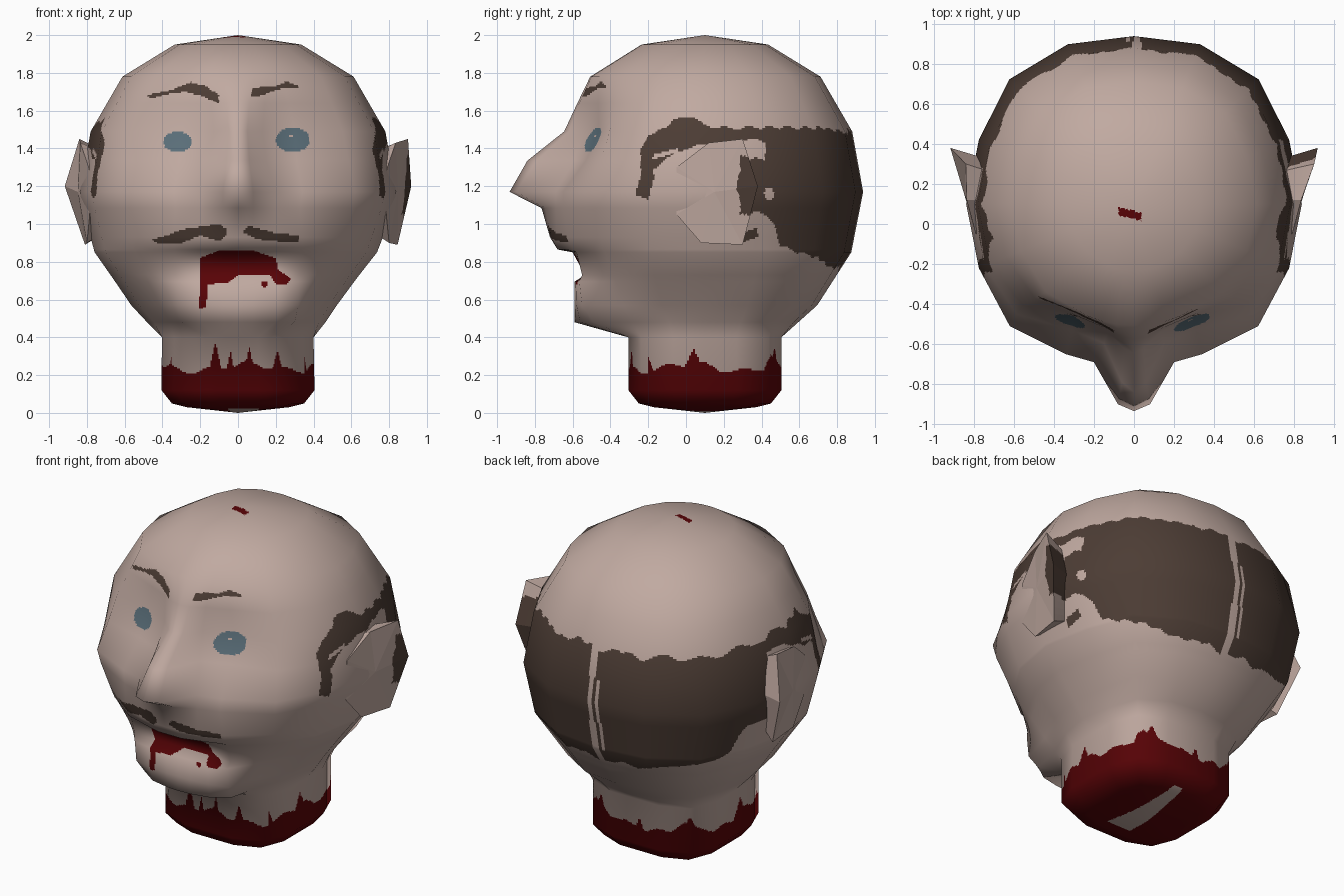
import bpy, bmesh, math
from mathutils import Vector

if "Cube" in bpy.data.objects:
    bpy.data.objects.remove(bpy.data.objects["Cube"])

def material(name, rgb):
    m = bpy.data.materials.new(name)
    m.diffuse_color = (*rgb, 1)
    m.use_nodes = True
    m.node_tree.nodes["Principled BSDF"].inputs["Base Color"].default_value = m.diffuse_color
    return m

MATS = [material("skin", (0.53, 0.40, 0.355)), material("brown hair", (0.073, 0.046, 0.035)),
        material("dark red", (0.10, 0.001, 0.002)), material("eye blue", (0.105, 0.16, 0.195))]
SKIN, HAIR, RED, BLUE = range(4)
CY = 0.1  # skull and neck axis

# Outlines of painted areas: side ones are (y, z), front ones are (x, z)
SIDE_HAIR = [(-.27, 1.15), (-.2, 1.14), (-.17, 1.25), (-.17, 1.31), (-.05, 1.36), (.05, 1.42), (.3, 1.44),
             (.42, 1.43), (.42, 1.33), (.3, 1.33), (.3, 1.05), (.43, 1.04), (.47, .97), (.5, .87), (.56, .85),
             (.7, .81), (.82, .76), (1, .78), (1, 1.48), (.7, 1.5), (.4, 1.5), (.1, 1.53), (-.07, 1.57),
             (-.1, 1.52), (-.2, 1.48), (-.24, 1.4), (-.24, 1.25)]
GAP = [(-.18, 1.34), (-.17, 1.37), (-.04, 1.4), (-.04, 1.38)]
NAPE = [(.28, .9), (.28, .95), (.38, .98), (.38, .93)]
BROWS = [[(-.49, 1.68), (-.35, 1.71), (-.25, 1.75), (-.17, 1.73), (-.1, 1.68), (-.1, 1.64), (-.2, 1.68),
          (-.28, 1.7), (-.36, 1.69), (-.46, 1.665)],
         [(.07, 1.67), (.08, 1.72), (.2, 1.73), (.26, 1.755), (.32, 1.73), (.32, 1.715), (.24, 1.72), (.12, 1.68)]]
MOUSTACHE = [[(-.46, .92), (-.4, .93), (-.3, .97), (-.1, 1.0), (-.06, .97), (-.06, .94), (-.1, .91), (-.2, .94),
              (-.3, .9), (-.42, .895)],
             [(.02, .96), (.06, .99), (.2, .95), (.32, .94), (.32, .905), (.2, .91), (.1, .92)]]
MOUTH = [(-.2, .82), (-.1, .86), (.08, .86), (.2, .82), (.21, .76), (.28, .71), (.26, .68), (.2, .68), (.17, .73),
         (0, .73), (-.05, .69), (-.16, .68), (-.17, .56), (-.21, .55), (-.2, .66)]
# Drips on the neck: position along x at the front or y on the sides, top, half width
FRONT_DRIPS = [(-.12, .38, .035), (-.04, .33, .02), (.06, .36, .025), (.21, .33, .03)]
SIDE_DRIPS = [(.04, .34, .06), (-.2, .3, .03), (.45, .31, .04)]

def inside(u, v, poly):
    hit = False
    for (a, b), (c, d) in zip(poly, poly[1:] + poly[:1]):
        if (b > v) != (d > v) and u < a + (v - b) * (c - a) / (d - b):
            hit = not hit
    return hit

def oval(u, v, cu, cv, ru, rv):
    return ((u - cu) / ru) ** 2 + ((v - cv) / rv) ** 2 < 1

def paint_head(p):
    x, y, z = p
    if z < .4:  # stained neck with ragged drips
        if z < .045 and -.1 < y < .46 and abs(x - .03) < .085 - .1 * (y + .1):
            return SKIN
        a = math.atan2(x, CY - y)
        edge = .24 + .02 * math.sin(5 * a + 1) + .015 * math.sin(13 * a)
        if y > .35:
            edge += .07 * max(0, math.sin(9 * a + 4)) ** 8
        u, drips = (x, FRONT_DRIPS) if y < -.2 else (y, SIDE_DRIPS)
        if y < .49:
            edge = max([edge] + [t - (t - .22) * abs(u - c) / w for c, t, w in drips])
        return RED if z < edge else SKIN
    if z > 1.9:  # spot on the crown
        return RED if abs(x + .02) < .058 and abs(y - .05 + .25 * (x + .02)) < .02 else SKIN
    if y < -.3:
        if oval(x, z, .28, 1.465, .012, .008):
            return SKIN
        if oval(x, z, -.32, 1.435, .075, .055) or oval(x, z, .29, 1.445, .09, .065):
            return BLUE
        if any(inside(x, z, s) for s in BROWS + MOUSTACHE):
            return HAIR
        if inside(x, z, MOUTH) or oval(x, z, .14, .68, .016, .016):
            return RED
        return SKIN
    if y > .6 and (abs(x - .015) < .02 or (abs(x + .035) < .01 and .85 < z < 1.3)):
        return SKIN  # parting at the back
    if x < 0 and .28 < y < .5 and 1.03 < z < 1.45:
        return HAIR
    if oval(y, z, .44, 1.16, .025, .035) or inside(y, z, GAP):
        return SKIN
    w = .012 * math.sin(23 * x + 17 * y) + .008 * math.sin(51 * x - 40 * y)
    return HAIR if inside(y, z + w, SIDE_HAIR) or (x > 0 and inside(y, z, NAPE)) else SKIN

def paint_ear(p):
    return HAIR if p.x > 0 and p.y > .28 + .01 * math.sin(30 * p.z) and 1.05 < p.z < 1.36 else SKIN

def finish(name, bm, paint, limit, smooth):
    """Cut the faces finely, keep the coarse shading, then paint by position."""
    bmesh.ops.recalc_face_normals(bm, faces=bm.faces)
    bm.normal_update()
    lay = bm.verts.layers.float_vector.new("coarse_normal")
    for v in bm.verts:
        v[lay] = v.normal
    for i in range(6):
        long = [e for e in bm.edges if e.calc_length() > limit]
        if long:
            bmesh.ops.subdivide_edges(bm, edges=long, cuts=1, use_grid_fill=True)
    tone = {v: paint(v.co) for v in bm.verts}  # refine along colour borders
    border = {e for f in bm.faces if len({tone[v] for v in f.verts}) > 1 for e in f.edges}
    if border:
        bmesh.ops.subdivide_edges(bm, edges=list(border), cuts=1, use_grid_fill=True)
    for f in bm.faces:
        f.smooth = smooth
        f.material_index = paint(f.calc_center_median())
    normals = [Vector(v[lay]).normalized() for v in bm.verts]
    me = bpy.data.meshes.new(name)
    bm.to_mesh(me)
    bm.free()
    for m in MATS:
        me.materials.append(m)
    if smooth:
        me.normals_split_custom_set_from_vertices(normals)
    ob = bpy.data.objects.new(name, me)
    bpy.context.collection.objects.link(ob)

# Skull and neck: radius by height, turned around the axis
PROFILE = [(2.0, 0), (1.95, .335), (1.78, .612), (1.49, .78), (1.17, .838), (.85, .775), (.57, .595), (.4, .405),
           (.12, .405), (.05, .35), (.03, .27), (0, 0)]
def radius(z):
    for (z0, r0), (z1, r1) in zip(PROFILE, PROFILE[1:]):
        if z1 <= z <= z0:
            return r0 + (r1 - r0) * (z0 - z) / (z0 - z1)

# Face rows: z, midline y, then x, y of nose edge, nose base, cheek, temple
FACE = [(1.78, -.507, .09, -.5, .16, -.485, .23, -.46, .44, -.34),
        (1.64, -.575, .06, -.565, .14, -.52, .27, -.465, .495, -.37),
        (1.49, -.645, .05, -.62, .13, -.54, .3, -.46, .555, -.405),
        (1.335, -.84, .06, -.79, .15, -.595, .31, -.53, .585, -.45),
        (1.17, -.934, .08, -.9, .2, -.69, .34, -.65, .62, -.51),
        (1.085, -.765, .08, -.745, .2, -.69, .33, -.65, .605, -.495),
        (.93, -.72, .08, -.715, .2, -.685, .34, -.625, .58, -.45),
        (.865, -.68, .08, -.68, .2, -.645, .335, -.6, .56, -.44),
        (.85, -.6, .08, -.6, .2, -.59, .335, -.58, .555, -.43),
        (.73, -.535, .08, -.535, .2, -.535, .33, -.55, .51, -.39),
        (.695, -.59, .08, -.59, .2, -.585, .32, -.565, .495, -.37),
        (.57, -.59, .08, -.59, .2, -.58, .32, -.55, .435, -.33),
        (.48, -.59, .08, -.585, .2, -.56, .3, -.49, .37, -.28)]
ANGLES = [0, 8, 15, 22.5, 45, 67.5, 90, 112.5, 135, 157.5, 180]

def ring_point(r, a, z):
    if z <= .4:  # the neck is a rounded square
        off = math.radians(min(a % 90, 90 - a % 90))
        r *= min(1 / math.cos(off), 1.18)
    else:  # the back of the skull is slightly boxy
        r *= {135: 1.05, 157.5: 1.03}.get(a, 1)
    a = math.radians(a)
    return r * math.sin(a), CY - r * math.cos(a)

bm = bmesh.new()
rows = {f[0]: f for f in FACE}
rings = []
for z in sorted(set(rows) | {p[0] for p in PROFILE[1:-1]}, reverse=True):
    half = [ring_point(radius(z), a, z) for a in ANGLES]
    if z in rows:
        f = rows[z]
        half[:5] = [(0, f[1])] + list(zip(f[2::2], f[3::2]))
    loop = half + [(-x, y) for x, y in half[-2:0:-1]]
    # The jaw sides are drawn in, a little more on the right
    s = max(0, min(1, (1.05 - z) / .48, (z - .38) / .19))
    loop = [(x * (1 - s * (.12 if x > 0 else .05)) if abs(x) > .35 and y < .45 else x, y) for x, y in loop]
    rings.append([bm.verts.new((x, y, z)) for x, y in loop])
top, bottom = bm.verts.new((0, CY, 2)), bm.verts.new((0, CY, 0))
n = len(rings[0])
for i in range(n):
    j = (i + 1) % n
    for a, b in zip(rings, rings[1:]):
        bm.faces.new((a[i], a[j], b[j], b[i]))
    bm.faces.new((top, rings[0][i], rings[0][j]))
    bm.faces.new((bottom, rings[-1][j], rings[-1][i]))
finish("head", bm, paint_head, .022, True)

# Ears: a flared rim with a nearly flat face, tapering into the skull
RIM = [(.79, -.05, 1.3), (.835, .12, 1.43), (.9, .3, 1.45), (.917, .38, 1.2), (.845, .3, .89), (.8, .08, .9),
       (.785, -.05, 1.05)]
for side, name in ((1, "right_ear"), (-1, "left_ear")):
    bm = bmesh.new()
    rim = [Vector(p) for p in RIM]
    if side < 0:
        rim[2].x, rim[4].x = .84, .81
    outer = [bm.verts.new((side * p.x, p.y, p.z)) for p in rim]
    inner = [bm.verts.new((side * .7, .12 + .75 * (p.y - .12), 1.17 + .75 * (p.z - 1.17))) for p in rim]
    centre = bm.verts.new((side * .848, .15, 1.17))
    for i in range(7):
        j = (i + 1) % 7
        bm.faces.new((outer[i], outer[j], centre))
        bm.faces.new((outer[i], inner[i], inner[j], outer[j]))
    bm.faces.new(inner)
    finish(name, bm, paint_ear, .04 if side > 0 else 1, False)
